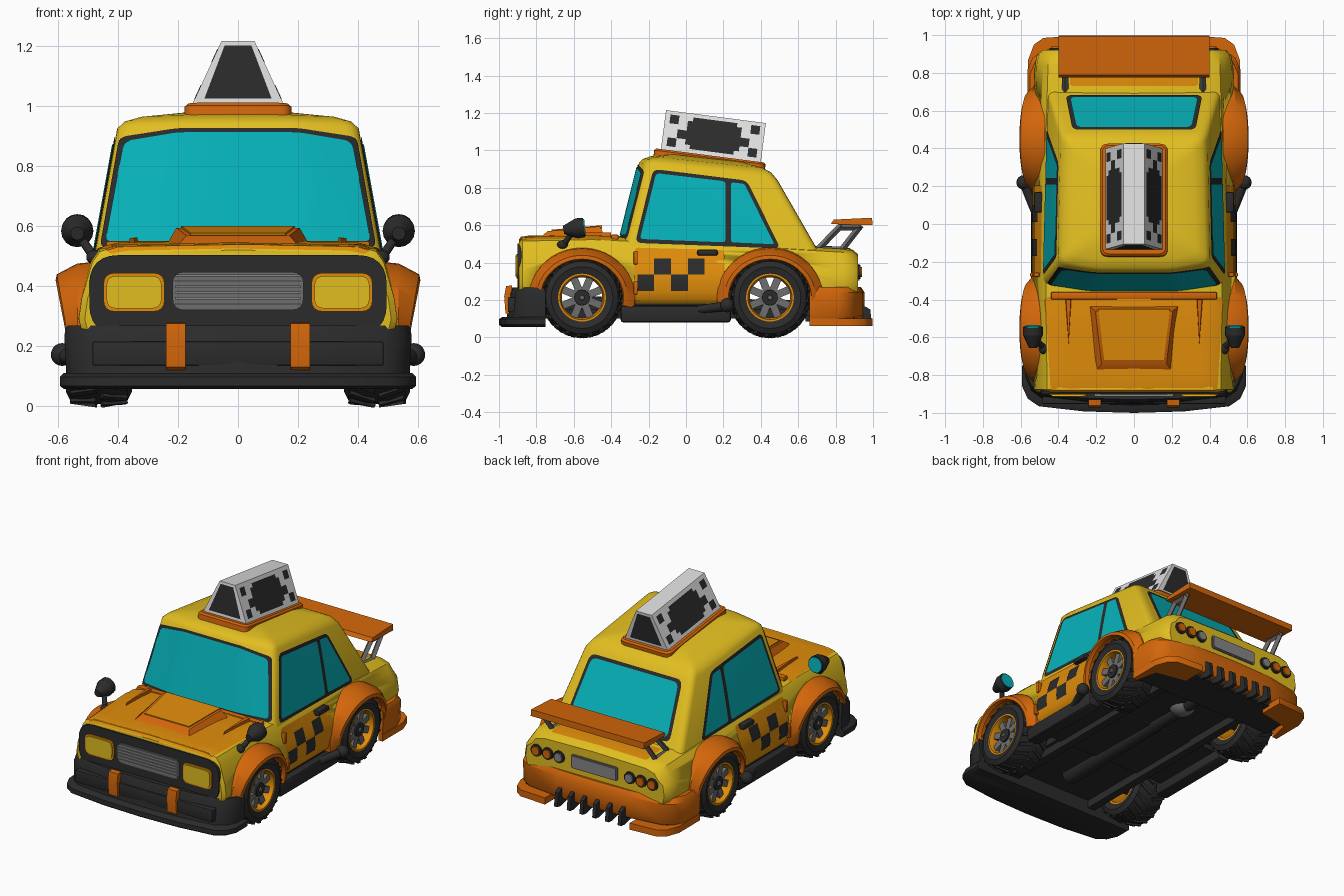
import bpy, bmesh, math
from mathutils import Vector, Matrix
from mathutils.bvhtree import BVHTree

if "Cube" in bpy.data.objects:
    bpy.data.objects.remove(bpy.data.objects["Cube"])

def material(name, hexa):
    m = bpy.data.materials.new(name)
    c = [int(hexa[i:i + 2], 16) / 255 for i in (0, 2, 4)]
    m.diffuse_color = [((v + .055) / 1.055) ** 2.4 if v > .04 else v / 12.92 for v in c] + [1]
    m.use_nodes = True
    m.node_tree.nodes["Principled BSDF"].inputs["Base Color"].default_value = m.diffuse_color
    return m

YELLOW, AMBER = material("taxi yellow", "E2BE20"), material("amber", "DF8C0A")
ORANGE, BLACK = material("dark orange", "D3660A"), material("charcoal", "2B2B2B")
GREY, SILVER = material("grey", "6E6E6E"), material("silver", "868686")
WHITE, TEAL = material("off white", "DEDEDE"), material("teal glass", "06B2BA")

def finish(name, bm, mat, mirror=False, angle=35, recalc=True):
    if recalc:
        bmesh.ops.recalc_face_normals(bm, faces=bm.faces[:])
    me = bpy.data.meshes.new(name)
    bm.to_mesh(me)
    bm.free()
    me.materials.append(mat)
    me.shade_smooth()
    me.set_sharp_from_angle(angle=math.radians(angle))
    ob = bpy.data.objects.new(name, me)
    bpy.context.collection.objects.link(ob)
    if mirror:
        ob.modifiers.new("mirror", 'MIRROR')
    return ob

def loft(name, rings, mat, closed=False, **kw):
    bm = bmesh.new()
    vs = [[bm.verts.new(p) for p in r] for r in rings]
    n, m = len(rings), len(rings[0])
    for i in range(n if closed else n - 1):
        a, b = vs[i], vs[(i + 1) % n]
        for j in range(m):
            bm.faces.new((a[j], a[(j + 1) % m], b[(j + 1) % m], b[j]))
    if not closed:
        bm.faces.new(vs[0])
        bm.faces.new(vs[-1])
    return finish(name, bm, mat, **kw)

def boxes(name, mats, mat, bevel=0, **kw):
    bm = bmesh.new()
    for M in mats:
        bmesh.ops.create_cube(bm, size=1, matrix=M)
    if bevel:
        bmesh.ops.bevel(bm, geom=bm.edges[:], offset=bevel, segments=2, affect='EDGES', profile=.5)
    return finish(name, bm, mat, **kw)

def B(x0, x1, y0, y1, z0, z1):
    return Matrix.LocRotScale(((x0 + x1) / 2, (y0 + y1) / 2, (z0 + z1) / 2), None, (x1 - x0, y1 - y0, z1 - z0))

def rod(name, p, q, r1, r2, mat, seg=16, **kw):
    p, q = Vector(p), Vector(q)
    bm = bmesh.new()
    M = Matrix.LocRotScale((p + q) / 2, (q - p).to_track_quat('Z', 'Y'), None)
    bmesh.ops.create_cone(bm, cap_ends=True, segments=seg, radius1=r1, radius2=r2, depth=(q - p).length, matrix=M)
    return finish(name, bm, mat, **kw)

def ball(name, c, scale, mat, **kw):
    bm = bmesh.new()
    bmesh.ops.create_uvsphere(bm, u_segments=16, v_segments=10, radius=1, matrix=Matrix.LocRotScale(c, None, scale))
    return finish(name, bm, mat, angle=60, **kw)

def rounded(pts, r, n=4):
    out, k = [], len(pts)
    for i in range(k):
        p, a, b = Vector(pts[i]), Vector(pts[i - 1]), Vector(pts[(i + 1) % k])
        s, e = p + (a - p).normalized() * r, p + (b - p).normalized() * r
        out += [(1 - t) ** 2 * s + 2 * t * (1 - t) * p + t * t * e for t in [j / n for j in range(n + 1)]]
    return out

def rect(a0, a1, b0, b1):
    return [(a0, b0), (a1, b0), (a1, b1), (a0, b1)]

def prism(name, pts, y0, y1, mat, **kw):
    return loft(name, [[(p[0], y, p[1]) for p in pts] for y in (y0, y1)], mat, **kw)

VIEWS = {'side': (lambda a, b: (3, a, b), Vector((-1, 0, 0))), 'front': (lambda a, b: (a, -3, b), Vector((0, 1, 0))),
         'back': (lambda a, b: (a, 3, b), Vector((0, -1, 0))), 'top': (lambda a, b: (a, b, 3), Vector((0, 0, -1)))}

def decal(name, pts, view, tree, mat, off=.004, **kw):
    """thin sheet: polygon sliced finely and projected onto a surface"""
    place, d = VIEWS[view]
    bm = bmesh.new()
    bm.faces.new([bm.verts.new(place(p[0], p[1])) for p in pts])
    for ax in range(3):
        if not d[ax]:
            no = Vector([float(i == ax) for i in range(3)])
            for k in range(-24, 25):
                bmesh.ops.bisect_plane(bm, geom=bm.verts[:] + bm.edges[:] + bm.faces[:], plane_co=no * (k * .04 + .0013), plane_no=no)
    lost = []
    for v in bm.verts:
        hit, nrm, _, _ = tree.ray_cast(v.co, d)
        if hit is None:
            lost.append(v)
        else:
            v.co = hit + nrm * (off if nrm.dot(d) < 0 else -off)
    bmesh.ops.delete(bm, geom=lost, context='VERTS')
    bm.normal_update()
    bmesh.ops.reverse_faces(bm, faces=[f for f in bm.faces if f.normal.dot(d) > 0])
    return finish(name, bm, mat, recalc=False, **kw)

def tree_of(ob):
    return BVHTree.FromPolygons([v.co.copy() for v in ob.data.vertices], [tuple(p.vertices) for p in ob.data.polygons], epsilon=1e-5)

# lower body with wheel arches cut through; arch walls and underside dark
def section(y, w, t, zb):
    h = [(0, t + .015), (w - .13, t + .008), (w - .07, t - .01), (w - .045, t - .045), (w - .01, .36), (w, .29), (w - .015, zb + .03), (w - .05, zb)]
    return [(x, y, z) for x, z in h] + [(-x, y, z) for x, z in h[:0:-1]]

body = loft("body", [section(*s) for s in ((-.892, .51, .505, .2), (-.875, .53, .525, .2), (-.5, .535, .533, .17), (-.1, .535, .515, .17),
            (.5, .535, .485, .17), (.84, .525, .465, .2), (.89, .515, .455, .2), (.92, .49, .43, .2))], YELLOW)
body_tree = tree_of(body)
WY, WZ = (-.556, .449), .213
for y in WY:
    cutter = rod("arch_cutter", (-1, y, WZ), (1, y, WZ), .24, .24, YELLOW, seg=40)
    cutter.hide_render = True
    mod = body.modifiers.new("arch", 'BOOLEAN')
    mod.object, mod.solver = cutter, 'EXACT'
    bpy.context.view_layer.objects.active = body
    bpy.ops.object.modifier_apply(modifier=mod.name)
    bpy.data.objects.remove(cutter)
body.data.materials.append(BLACK)
for p in body.data.polygons:
    arch = abs(p.normal.x) < .05 and any(math.hypot(p.center.y - y, p.center.z - WZ) < .242 for y in WY)
    p.material_index = int(arch or p.normal.z < -.8)

# cabin and glass, windshield bowed forward
def cabin_ring(yf, zf, yr, zr, wf, wr, bow=.045, r=.045):
    pts = [(-wf, yf + bow), (-wf * .5, yf + bow * .2), (wf * .5, yf + bow * .2), (wf, yf + bow), (wr, yr), (-wr, yr)]
    return [(p[0], p[1], zf + (zr - zf) * (p[1] - yf) / (yr - yf)) for p in rounded(pts, r)]

cabin = loft("cabin", [cabin_ring(-.375, .47, .72, .44, .486, .458), cabin_ring(-.26, .935, .49, .84, .403, .388), cabin_ring(-.24, .955, .455, .882, .38, .36),
             cabin_ring(-.2, .969, .41, .907, .33, .31), cabin_ring(-.1, .982, .3, .937, .2, .18)], YELLOW, angle=50)
ct = tree_of(cabin)
decal("windshield_trim", rounded([(-.458, .527), (.458, .527), (.393, .895), (.2, .925), (-.2, .925), (-.393, .895)], .025), 'front', ct, BLACK)
decal("windshield", rounded([(-.44, .545), (.44, .545), (.378, .88), (.2, .91), (-.2, .91), (-.378, .88)], .025), 'front', ct, TEAL, .008)
decal("rear_window_trim", rounded([(-.362, .51), (.362, .51), (.325, .83), (-.325, .83)], .04), 'back', ct, BLACK)
decal("rear_window", rounded([(-.34, .53), (.34, .53), (.306, .812), (-.306, .812)], .035), 'back', ct, TEAL, .008)
decal("side_window_trim", rounded([(-.272, .505), (.505, .475), (.325, .838), (-.175, .9)], .035), 'side', ct, BLACK, mirror=True)
decal("front_side_window", rounded([(-.247, .525), (.212, .507), (.212, .833), (-.16, .877)], .02), 'side', ct, TEAL, .008, mirror=True)
decal("rear_side_window", rounded([(.24, .507), (.472, .497), (.312, .82), (.24, .828)], .015), 'side', ct, TEAL, .008, mirror=True)

# doors with checker squares, handles, hinges
decal("door_panel", rounded([(-.275, .19), (.17, .19), (.205, .3), (.205, .465), (-.275, .478)], .02), 'side', body_tree, AMBER, mirror=True)
for a, z in ((-.17, .335), (.01, .335), (-.26, .25), (-.08, .25)):
    decal("door_check", rect(a, a + .09, z, z + .085), 'side', body_tree, BLACK, .008, mirror=True)
boxes("door_handle", [B(.485, .53, .06, .17, .437, .47)], BLACK, .01, mirror=True)
boxes("door_hinge", [B(.5, .53, -.28, -.258, .39, .46), B(.52, .55, -.28, -.258, .23, .3)], ORANGE, .006, mirror=True)

# hood, scoop, ridges, trunk lid
decal("hood_panel", rounded([(-.44, -.89), (.44, -.89), (.47, -.385), (-.47, -.385)], .03), 'top', body_tree, AMBER)
def trap(wr, yr, zr, wf, yf, zf):
    return [(-wr, yr, zr), (wr, yr, zr), (wf, yf, zf), (-wf, yf, zf)]
loft("hood_scoop", [trap(.242, -.43, .53, .205, -.785, .53), trap(.205, -.46, .594, .172, -.74, .568)], ORANGE)
loft("scoop_top", [trap(.19, -.45, .58, .158, -.72, .555), trap(.19, -.45, .6, .158, -.72, .576)], AMBER)
loft("hood_ridge", [[(.33, -.40, .53), (.365, -.40, .53), (.345, -.64, .54)], [(.335, -.40, .562), (.36, -.40, .56), (.345, -.63, .56)]], ORANGE, mirror=True)
decal("trunk_lid", rounded(rect(-.34, .34, .73, .88), .02), 'top', body_tree, AMBER)
boxes("cowl_strip", [B(-.44, .44, -.40, -.36, .515, .55)], ORANGE, .008)

# front face: frame, lamps, grille
prism("grille_frame", rounded(rect(-.495, .495, .24, .503), .1, 6), -.9, -.86, BLACK)
for s in (-1, 1):
    a, b = sorted((s * .25, s * .442))
    prism("headlight_rim", rounded(rect(a - .006, b + .006, .315, .444), .04), -.906, -.88, AMBER)
    prism("headlight", rounded(rect(a + .004, b - .004, .325, .434), .035), -.912, -.88, YELLOW)
prism("grille", rounded(rect(-.218, .218, .32, .447), .04), -.906, -.88, GREY)
boxes("grille_slats", [B(-.208, .208, -.912, -.9, .337 + i * .019, .344 + i * .019) for i in range(6)], SILVER)

# bumpers
def plan(w, yf, yb, z):
    s = 1 if yf > 0 else -1
    h = [(0, yf), (w * .45, yf - s * .008), (w * .85, yf - s * .035), (w * .95, yf - s * .075), (w, yf - s * .14), (w, yb)]
    return [(x, y, z) for x, y in h] + [(-x, y, z) for x, y in h[:0:-1]]
loft("front_bumper", [plan(.57, -.96, -.75, .1), plan(.573, -.955, -.75, .13), plan(.578, -.945, -.75, .235), plan(.572, -.93, -.76, .268)], BLACK)
loft("front_splitter", [plan(.58, -.985, -.75, .057), plan(.592, -1, -.75, .068), plan(.592, -1, -.75, .098), plan(.58, -.98, -.75, .11)], BLACK)
boxes("bumper_groove", [B(-.485, .485, -.953, -.9, .135, .215)], BLACK, .006)
loft("bumper_tab", [[(x, y, z) for y, z in ((-.93, .278), (-.962, .275), (-.972, .22), (-.965, .13), (-.94, .115))] for x in (.175, .24)], ORANGE, mirror=True)
loft("rear_bumper", [plan(.555, .945, .66, .1), plan(.56, .955, .66, .115), plan(.565, .955, .66, .24), plan(.55, .935, .66, .27)], ORANGE)
boxes("rear_undertray", [B(-.5, .5, .64, .9, .085, .12)], BLACK)
lip = [(.3, .84), (.5, .8), (.53, .66), (.56, .66), (.56, .87), (.53, .95), (.48, .985), (.3, .997)]
loft("rear_lip", [[(x, y, z) for x, y in lip] for z in (.06, .102)], ORANGE, mirror=True)
fin_side = [(.8, .1), (.95, .17), (.985, .15), (.995, .065), (.96, .06)]
fin = loft("diffuser_fin", [[(x, y, z) for y, z in fin_side] for x in (-.012, .012)], BLACK)
for i in range(6):
    f = fin if i == 0 else bpy.data.objects.new("diffuser_fin", fin.data)
    f.location.x = -.225 + i * .09
    if i:
        bpy.context.collection.objects.link(f)

# rear lamps and plate
for x, m in ((.41, ORANGE), (.33, ORANGE), (.25, SILVER)):
    rod("rear_lamp_ring", (x, .89, .35), (x, .932, .35), .04, .037, BLACK, mirror=True)
    rod("rear_lamp", (x, .9, .35), (x, .94, .35), .03, .027, m, mirror=True)
prism("plate_frame", rounded(rect(-.165, .165, .305, .392), .015), .9, .927, GREY)
prism("rear_plate", rounded(rect(-.155, .155, .313, .384), .01), .9, .932, SILVER)

# rear wing with strut frames
wing = [(.775, .607), (.79, .63), (.995, .64), (.997, .6), (.86, .603)]
loft("rear_wing", [[(x, y, z) for y, z in wing] for x in (-.4, .4)], ORANGE)
for p, q in (((.7, .465), (.83, .6)), ((.83, .465), (.935, .6)), ((.7, .47), (.83, .47)), ((.82, .59), (.935, .59))):
    rod("wing_strut", (.365, *p), (.365, *q), .017, .017, GREY, seg=4, mirror=True)

# fender flares
sec = [(.47, .268), (.535, .262), (.603, .226), (.607, .206), (.582, .2), (.575, .222), (.47, .225)]
for y in WY:
    rings = []
    for i in range(25):
        a = math.radians(-12 + i * 8.5)
        pinch = .04 * (1 - math.sin(a))
        rings.append([(x - pinch * (x > .57), y + r * 1.08 * math.cos(a), WZ + r * math.sin(a)) for x, r in sec])
    loft("fender_flare", rings, ORANGE, mirror=True, angle=28)

# wheels: tyre, treads, rim, spokes, hub (shared meshes, four placements)
def lathe(name, prof, mat, n=36):
    return loft(name, [[(x, r * math.cos(t), r * math.sin(t)) for x, r in prof] for t in [i * math.tau / n for i in range(n)]], mat, closed=True)
RX = lambda a: Matrix.Rotation(a, 4, 'X')
parts = [lathe("tyre", [(-.1, .128), (-.11, .165), (-.095, .194), (-.04, .205), (.04, .205), (.095, .194), (.11, .165), (.1, .128)], BLACK),
         lathe("rim", [(-.1, .13), (-.1, .116), (.06, .108), (.1, .118), (.1, .13)], AMBER),
         boxes("treads", [RX(i * math.tau / 40) @ Matrix.Translation((.05 * (-1) ** i, 0, .2)) @ Matrix.Rotation(.14 * (-1) ** i, 4, 'Y')
                          @ Matrix.Rotation(.4 * (-1) ** i, 4, 'Z') @ Matrix.Diagonal((.09, .02, .022, 1)) for i in range(40)], BLACK),
         boxes("spokes", [RX((i + .5) * math.tau / 8) @ B(.045, .075, -.02, .02, .03, .112) for i in range(8)], GREY),
         rod("hub", (-.1, 0, 0), (.085, 0, 0), .05, .042, BLACK), rod("hub_cap", (.08, 0, 0), (.094, 0, 0), .017, .012, GREY, seg=6)]
for ob in parts:
    for k, (s, y) in enumerate([(s, y) for s in (1, -1) for y in WY]):
        c = ob if k == 0 else bpy.data.objects.new(ob.name, ob.data)
        c.location, c.rotation_euler.z = (s * .463, y, WZ), 0 if s > 0 else math.pi
        if k:
            bpy.context.collection.objects.link(c)

# underside: floor pan, sills, tunnel, axles, differential, side exhausts
boxes("floor_pan", [B(-.34, .34, -.85, .7, .15, .19), B(-.5, .5, -.3, .2, .14, .18)], BLACK)
boxes("sill", [B(.46, .545, -.35, .24, .08, .17)], BLACK, .015, mirror=True)
boxes("chassis_rail", [B(.27, .32, -.8, .7, .1, .16)], BLACK, mirror=True)
rod("drive_tunnel", (0, -.6, .16), (0, .6, .16), .06, .04, BLACK)
for y in WY:
    rod("axle", (-.4, y, WZ), (.4, y, WZ), .025, .025, BLACK)
ball("differential", (0, WY[1], .17), (.08, .08, .06), GREY)
rod("exhaust_pipe", (.5, .0, .14), (.58, .215, .168), .02, .026, BLACK, mirror=True)
ball("exhaust_tip", (.585, .22, .172), (.038, .038, .038), BLACK, mirror=True)

# fender mirrors
rod("mirror_stalk", (.475, -.66, .49), (.53, -.6, .57), .016, .014, BLACK, mirror=True)
ball("mirror_foot", (.475, -.66, .495), (.03, .03, .025), BLACK, mirror=True)
rod("mirror_shell", (.535, -.655, .575), (.535, -.585, .583), .022, .054, BLACK, mirror=True, angle=60)
rod("mirror_rim", (.535, -.585, .583), (.535, -.545, .588), .054, .052, BLACK, mirror=True)
rod("mirror_glass", (.535, -.55, .587), (.535, -.54, .588), .046, .046, TEAL, mirror=True)

# roof sign on its pad, tilted with the roof
T = Matrix.Translation((0, -.134, 1.005)) @ RX(math.radians(-7.4))
loft("sign_pad", [[T @ Vector((*p, z)) for p in rounded(rect(-w, w, -.035 + .178 - w, .565 - .178 + w), .04)] for w, z in ((.178, -.045), (.178, -.008), (.168, .002))], ORANGE)
L, H, W0, W1 = .538, .212, .152, .055
loft("roof_sign", [[T @ Vector((x, y, z)) for x, z in ((-W0, 0), (W0, 0), (W1, H), (-W1, H))] for y in (0, L)], WHITE)
def sign_plate(name, quad, uvs):
    p00, p10, p11, p01 = [Vector(q) for q in quad]
    n = (p10 - p00).cross(p01 - p00).normalized() * .003
    bm = bmesh.new()
    bm.faces.new([bm.verts.new(T @ (p00.lerp(p10, u).lerp(p01.lerp(p11, u), v) + n)) for u, v in uvs])
    finish(name, bm, BLACK, recalc=False)
sides = [[(W0, 0, 0), (W0, L, 0), (W1, L, H), (W1, 0, H)], [(-W0, L, 0), (-W0, 0, 0), (-W1, 0, H), (-W1, L, H)]]
panel = [(.28, .1), (.72, .1), (.72, .2), (.77, .2), (.77, .8), (.72, .8), (.72, .9), (.28, .9), (.28, .8), (.23, .8), (.23, .2), (.28, .2)]
for q in sides:
    sign_plate("sign_side_panel", q, panel)
    for u, v in ((.05, .1), (.86, .1), (.05, .68), (.86, .68), (.14, .33), (.77, .33)):
        sign_plate("sign_check", q, rect(u, u + .09, v, v + .22))
for q in ([(-W0, 0, 0), (W0, 0, 0), (W1, 0, H), (-W1, 0, H)], [(W0, L, 0), (-W0, L, 0), (-W1, L, H), (W1, L, H)]):
    sign_plate("sign_end_panel", q, [(.11, .09), (.89, .09), (.86, .93), (.14, .93)])
